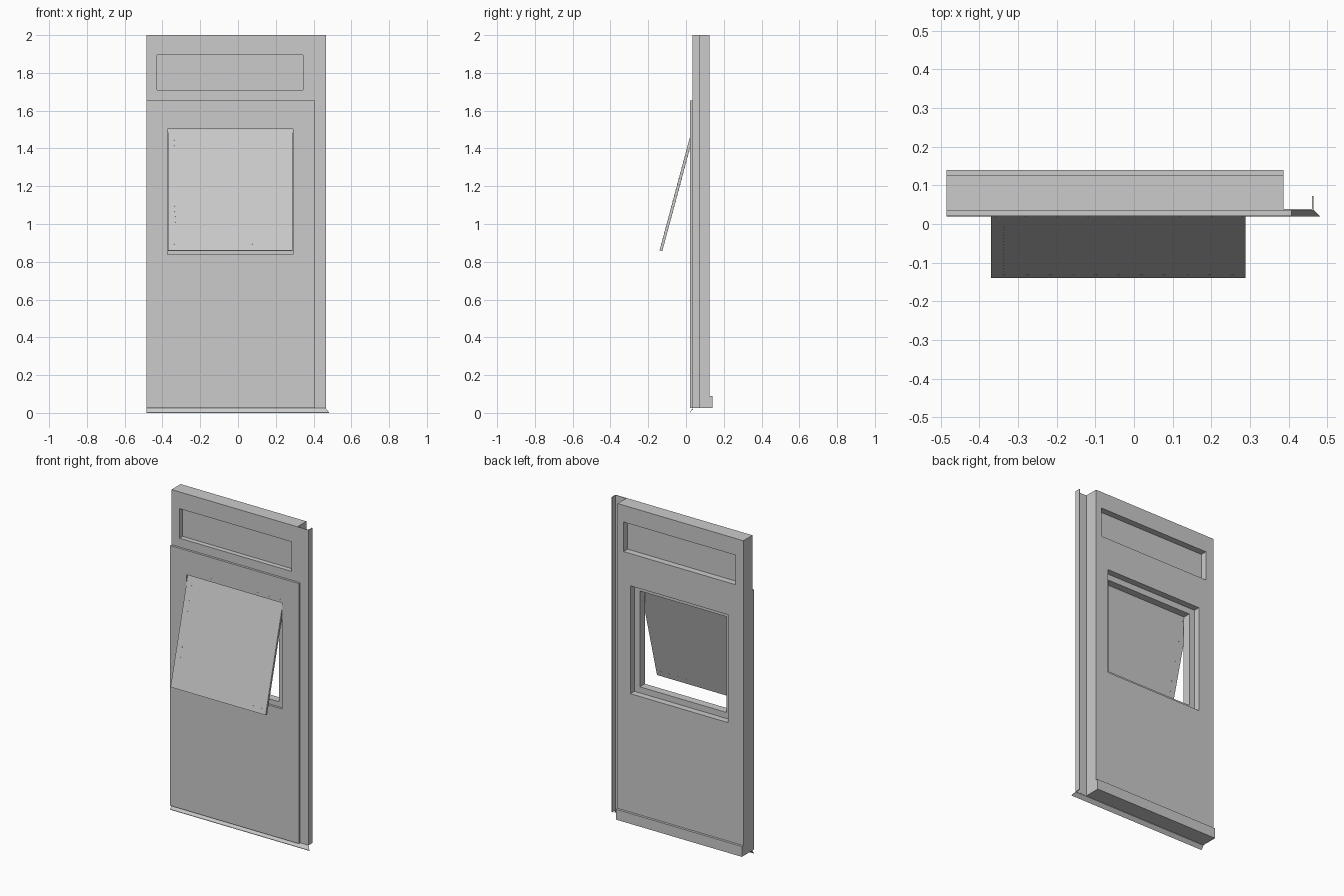
import bpy, bmesh, math
from mathutils import Matrix, Vector

if "Cube" in bpy.data.objects:
    bpy.data.objects.remove(bpy.data.objects["Cube"], do_unlink=True)

grey = bpy.data.materials.new("light_grey")
grey.use_nodes = True
grey.diffuse_color = (0.6, 0.6, 0.6, 1)
bsdf = next(n for n in grey.node_tree.nodes if n.type == 'BSDF_PRINCIPLED')
bsdf.inputs["Base Color"].default_value = grey.diffuse_color


def finish(name, bm):
    bmesh.ops.recalc_face_normals(bm, faces=bm.faces)
    mesh = bpy.data.meshes.new(name)
    bm.to_mesh(mesh)
    bm.free()
    mesh.materials.append(grey)
    obj = bpy.data.objects.new(name, mesh)
    bpy.context.collection.objects.link(obj)
    return obj


def slab(name, x, y, z, holes=()):
    """Upright panel with rectangular holes given as (x0, x1, z0, z1)."""
    xs = sorted({*x, *[v for h in holes for v in h[:2]]})
    zs = sorted({*z, *[v for h in holes for v in h[2:]]})
    bm = bmesh.new()
    grid = {(a, c): bm.verts.new((a, y[0], c)) for a in xs for c in zs}
    for a, b in zip(xs, xs[1:]):
        for c, d in zip(zs, zs[1:]):
            mx, mz = (a + b) / 2, (c + d) / 2
            if not any(h[0] < mx < h[1] and h[2] < mz < h[3] for h in holes):
                bm.faces.new([grid[a, c], grid[b, c], grid[b, d], grid[a, d]])
    bmesh.ops.delete(bm, geom=[v for v in bm.verts if not v.link_faces], context='VERTS')
    new = bmesh.ops.extrude_face_region(bm, geom=bm.faces[:], use_keep_orig=True)["geom"]
    bmesh.ops.translate(bm, verts=[g for g in new if isinstance(g, bmesh.types.BMVert)],
                        vec=(0, y[1] - y[0], 0))
    bmesh.ops.recalc_face_normals(bm, faces=bm.faces)
    bmesh.ops.dissolve_limit(bm, angle_limit=0.01, verts=bm.verts, edges=bm.edges)
    return finish(name, bm)


LEFT, RIGHT, BOTTOM, TOP = -0.485, 0.387, 0.025, 2.0
transom = (-0.43, 0.345, 1.71, 1.895)
front_hole = (-0.372, 0.29, 0.838, 1.502)
inner_hole = (-0.34, 0.26, 0.87, 1.47)
back_hole = (-0.378, 0.298, 0.832, 1.508)

# Panel core, with a stepped window rebate
slab("panel_core_front", (LEFT, RIGHT), (0.035, 0.085), (BOTTOM, TOP), [transom, inner_hole])
slab("panel_core_back", (LEFT, RIGHT), (0.085, 0.125), (BOTTOM, TOP), [transom, back_hole])
slab("transom_panel", transom[:2], (0.066, 0.085), transom[2:])
slab("front_cladding", (LEFT, 0.407), (0.021, 0.035), (BOTTOM, 1.655), [front_hole])
slab("back_kick_rail", (LEFT, RIGHT), (0.125, 0.14), (BOTTOM, 0.09))

# Side flange with its turned-back fin
slab("side_flange", (RIGHT, 0.465), (0.035, 0.039), (BOTTOM, TOP))
slab("side_flange_fin", (0.461, 0.465), (0.039, 0.072), (BOTTOM, TOP))

# Sloping drip sheet along the bottom, mitred on one end
bm = bmesh.new()
profile = [(0.038, 0.027), (0.02, 0.003), (0.02, 0), (0.038, 0.022)]
ends = []
for left in (True, False):
    ends.append([bm.verts.new((LEFT if left else 0.501 - y, y, z)) for y, z in profile])
for i in range(4):
    j = (i + 1) % 4
    bm.faces.new([ends[0][i], ends[0][j], ends[1][j], ends[1][i]])
for end in ends:
    bm.faces.new(end)
finish("drip_sheet", bm)

# Top-hung flap: modelled upright from its lower front edge, then tilted
tilt = Matrix.Translation((0, -0.14, 0.86)) @ Matrix.Rotation(math.radians(-15), 4, 'X')
flap = slab("window_flap", (-0.37, 0.289), (0, 0.015), (0, 0.663))
flap.matrix_world = tilt


# Small rivets around the flap and above its hinge
def rivets(name, points, depth, matrix):
    bm = bmesh.new()
    for x, y, z in points:
        place = Matrix.Translation((x, y, z)) @ Matrix.Rotation(math.pi / 2, 4, 'X')
        bmesh.ops.create_cone(bm, cap_ends=True, segments=8, radius1=0.003,
                              radius2=0.003, depth=depth, matrix=place)
    finish(name, bm).matrix_world = matrix


side = [(-0.335, 0.0075, 0.035 + 0.03 * i) for i in range(20)]
low = [(-0.335 + 0.059 * i, 0.0075, 0.035) for i in range(1, 11)]
rivets("flap_rivets", side + low, 0.017, tilt)
rivets("hinge_rivets", [(-0.36 + 0.08 * i, 0.021, 1.52) for i in range(9)], 0.002, Matrix())
